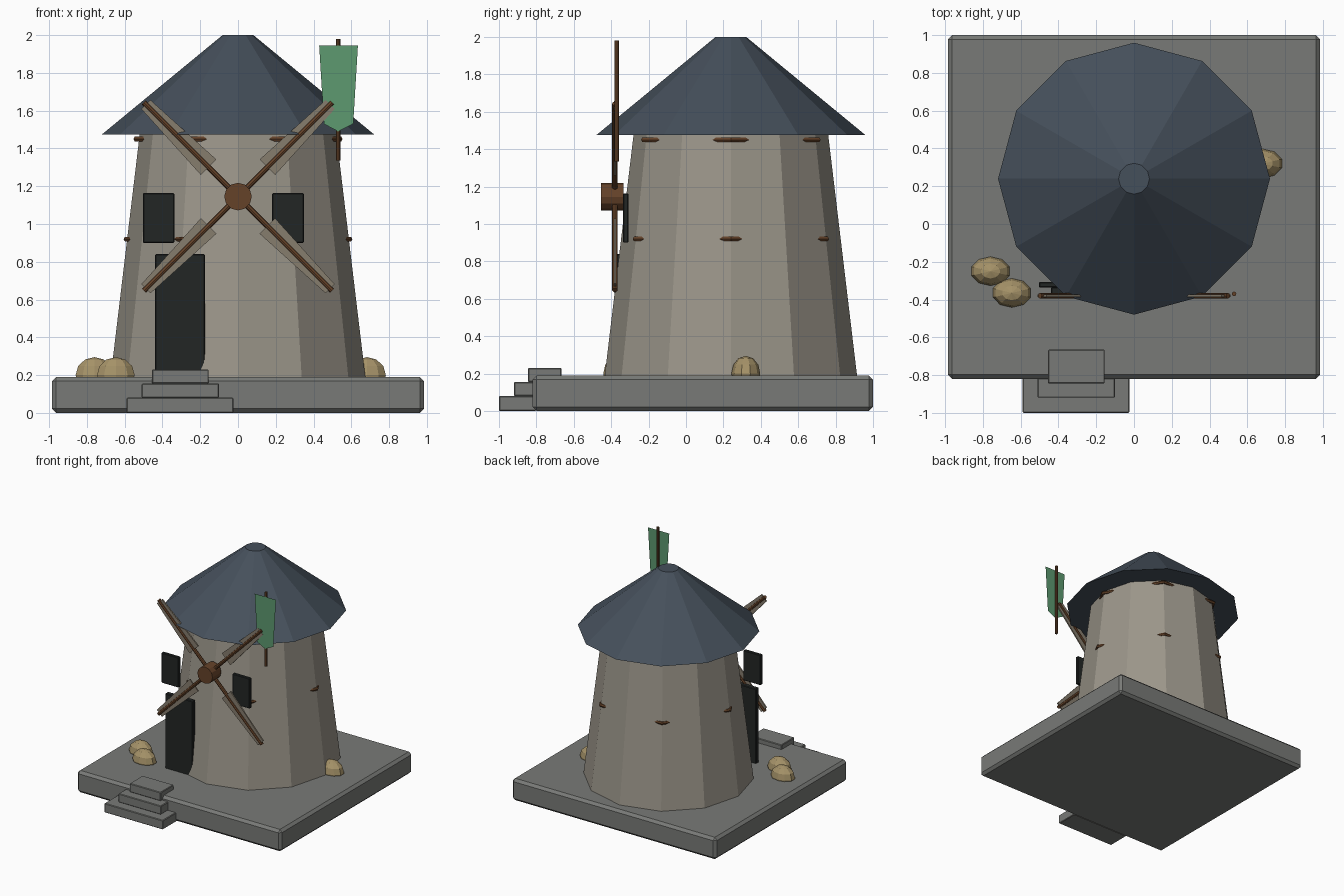
import bpy, bmesh, math
from mathutils import Matrix, Vector

if "Cube" in bpy.data.objects:
    bpy.data.objects.remove(bpy.data.objects["Cube"])


def material(name, rgb):
    m = bpy.data.materials.new(name)
    m.diffuse_color = (*rgb, 1)
    m.use_nodes = True
    m.node_tree.nodes["Principled BSDF"].inputs["Base Color"].default_value = m.diffuse_color
    return m


STONE = material("stone", (0.19, 0.195, 0.185))
PLASTER = material("plaster", (0.33, 0.305, 0.255))
SLATE = material("slate", (0.06, 0.08, 0.105))
DARK = material("dark", (0.016, 0.019, 0.018))
WOOD = material("wood", (0.13, 0.055, 0.022))
CANVAS = material("canvas", (0.24, 0.205, 0.155))
STRAW = material("straw", (0.38, 0.29, 0.14))
GREEN = material("green", (0.11, 0.32, 0.16))


def finish(name, mat):
    ob = bpy.context.object
    ob.name = name
    ob.data.materials.append(mat)
    return ob


def box(name, lo, hi, mat, bevel=0):
    lo, hi = Vector(lo), Vector(hi)
    bpy.ops.mesh.primitive_cube_add(size=1, location=(lo + hi) / 2)
    ob = finish(name, mat)
    ob.data.transform(Matrix.Diagonal((*(hi - lo), 1)))
    if bevel:
        mod = ob.modifiers.new("bevel", 'BEVEL')
        mod.width, mod.segments = bevel, 1
    return ob


def frustum(name, r1, r2, z0, z1, mat):
    # twelve sides with a corner pointing straight at the front
    bpy.ops.mesh.primitive_cone_add(vertices=12, radius1=r1, radius2=r2, depth=z1 - z0,
                                    location=(0, 0.24, (z0 + z1) / 2))
    return finish(name, mat)


def rod(name, a, b, r, mat, sides=8):
    a, b = Vector(a), Vector(b)
    bpy.ops.mesh.primitive_cylinder_add(vertices=sides, radius=r, depth=(b - a).length,
                                        location=(a + b) / 2,
                                        rotation=(b - a).to_track_quat('Z', 'Y').to_euler())
    return finish(name, mat)


def panel(name, points, y, mat, thickness=0):
    # flat outline in the x-z plane
    bm = bmesh.new()
    bm.faces.new([bm.verts.new((x, y, z)) for x, z in points])
    me = bpy.data.meshes.new(name)
    bm.to_mesh(me)
    bm.free()
    ob = bpy.data.objects.new(name, me)
    bpy.context.collection.objects.link(ob)
    me.materials.append(mat)
    if thickness:
        mod = ob.modifiers.new("thickness", 'SOLIDIFY')
        mod.thickness, mod.offset = thickness, 0
    return ob


# Base slab and entrance steps
box("base", (-0.985, -0.82, 0), (0.985, 1.0, 0.19), STONE, 0.022)
box("step_lower", (-0.59, -1.0, 0), (-0.025, -0.80, 0.08), STONE, 0.005)
box("step_middle", (-0.51, -0.92, 0.08), (-0.10, -0.75, 0.155), STONE, 0.005)
box("step_upper", (-0.455, -0.845, 0.155), (-0.155, -0.665, 0.23), STONE, 0.005)

# Tower and roof
frustum("tower", 0.675, 0.52, 0.185, 1.48, PLASTER)
frustum("roof", 0.72, 0.082, 1.475, 2.0, SLATE)

# Hexagonal wooden bands that only show at alternate tower corners
for name, r, z in (("band_lower", 0.592, 0.92), ("band_upper", 0.54, 1.45)):
    bpy.ops.mesh.primitive_torus_add(major_segments=6, minor_segments=6, major_radius=r,
                                     minor_radius=0.014, location=(0, 0.24, z))
    finish(name, WOOD)

# Door and windows
box("door", (-0.44, -0.377, 0.185), (-0.175, -0.335, 0.84), DARK, 0.005)
for name, x in (("window_left", -0.42), ("window_right", 0.265)):
    box(name, (x - 0.084, -0.337, 0.90), (x + 0.084, -0.307, 1.163), DARK, 0.005)

# Sail wheel: hub, four arms, four tapered sails
HUB = Vector((0, -0.38, 1.145))
rod("hub", (0, -0.335, 1.145), (0, -0.455, 1.145), 0.073, WOOD, 12)
for i in range(4):
    a = math.radians(45 + 90 * i)
    d = Vector((math.cos(a), 0, math.sin(a)))
    n = Vector((-d.z, 0, d.x))
    rod(f"arm_{i + 1}", HUB, HUB + d * 0.705, 0.015, WOOD)
    corners = [HUB + d * t + n * w for t, w in
               ((0.22, -0.058), (0.69, -0.034), (0.69, 0.034), (0.22, 0.058))]
    panel(f"sail_{i + 1}", [(p.x, p.z) for p in corners], HUB.y, CANVAS, 0.012)

# Banner and its pole
rod("banner_pole", (0.53, -0.37, 1.335), (0.53, -0.37, 1.98), 0.012, WOOD)
panel("banner", [(0.43, 1.945), (0.635, 1.945), (0.61, 1.53), (0.53, 1.49), (0.455, 1.53)],
      -0.384, GREEN)

# Straw heaps
for i, (x, y) in enumerate(((-0.76, -0.25), (-0.647, -0.365), (0.683, 0.32))):
    bpy.ops.mesh.primitive_uv_sphere_add(segments=10, ring_count=6, radius=1, location=(x, y, 0.2))
    ob = finish(f"straw_heap_{i + 1}", STRAW)
    ob.data.transform(Matrix.Diagonal((0.105, 0.077, 0.095, 1)))
